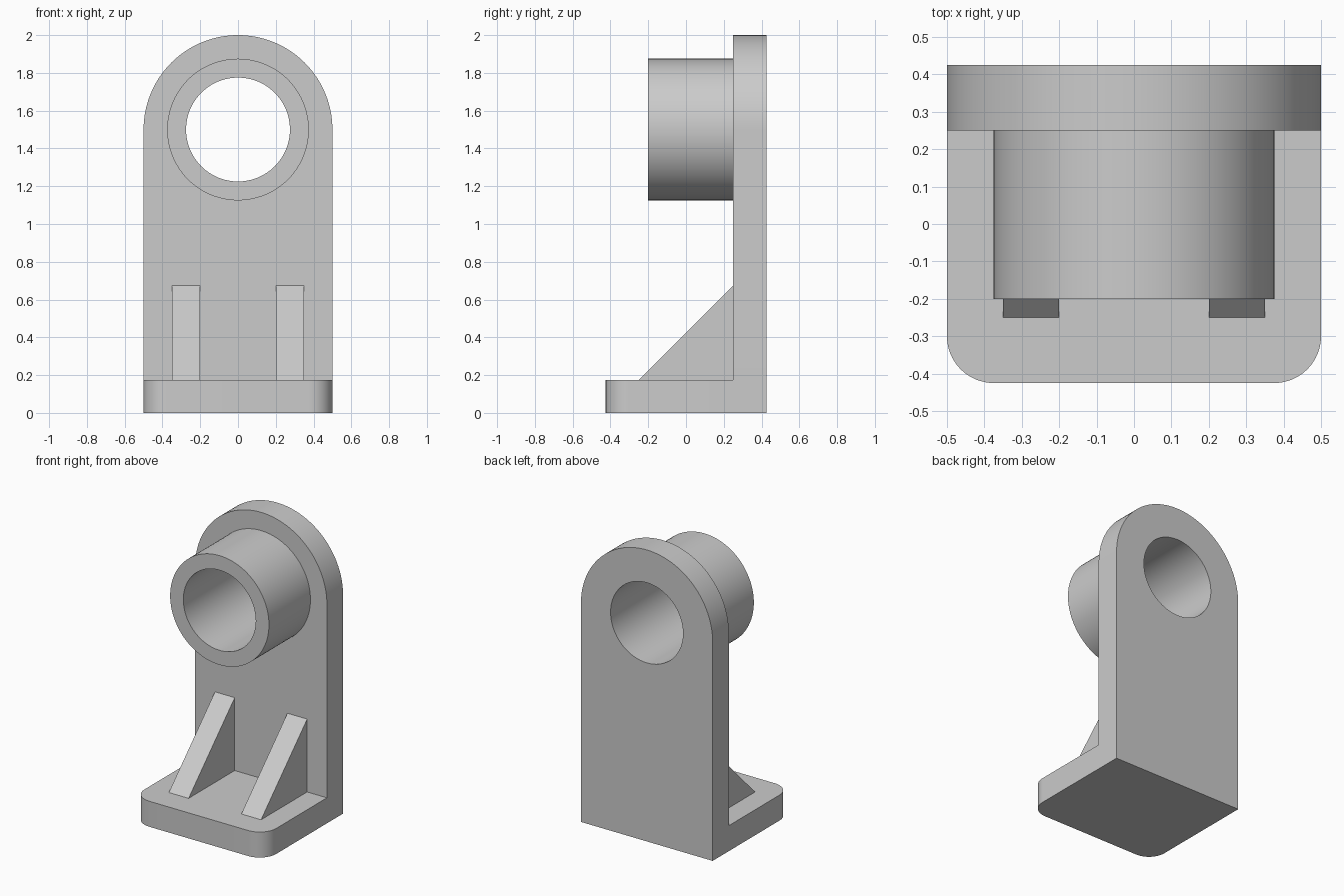
import bpy, bmesh
from math import sin, cos, pi, radians
from mathutils import Vector

cube = bpy.data.objects.get("Cube")
if cube:
    bpy.data.objects.remove(cube, do_unlink=True)

GREY = (0.6, 0.6, 0.6, 1)
mat = bpy.data.materials.new("plain grey")
mat.use_nodes = True
mat.diffuse_color = GREY
mat.node_tree.nodes["Principled BSDF"].inputs["Base Color"].default_value = GREY

# Shared dimensions
HALF_WIDTH, HALF_DEPTH, THICK = 0.5, 0.425, 0.175
PLATE_FRONT = HALF_DEPTH - THICK
BORE_Z, BORE_R, BOSS_R = 1.5, 0.275, 0.375


def arc(cx, cy, r, start, end, steps):
    """Points along an arc, both ends included; angles in degrees."""
    angles = [radians(start + (end - start) * i / steps) for i in range(steps + 1)]
    return [(cx + r * cos(a), cy + r * sin(a)) for a in angles]


def circle(r):
    return arc(0, BORE_Z, r, 0, 360, 96)[:-1]


def prism(name, loops, to_3d, push):
    """Fill flat outlines (the second one is a hole) and extrude them."""
    bm = bmesh.new()
    edges = []
    for loop in loops:
        verts = [bm.verts.new(to_3d(*p)) for p in loop]
        edges += [bm.edges.new((v, verts[i - 1])) for i, v in enumerate(verts)]
    if len(loops) == 1:
        bm.faces.new(verts)
    else:
        bmesh.ops.triangle_fill(bm, edges=edges, use_beauty=True)
    out = bmesh.ops.extrude_face_region(bm, geom=bm.faces[:])
    moved = [g for g in out["geom"] if isinstance(g, bmesh.types.BMVert)]
    bmesh.ops.translate(bm, verts=moved, vec=Vector(push))
    bmesh.ops.recalc_face_normals(bm, faces=bm.faces[:])
    mesh = bpy.data.meshes.new(name)
    bm.to_mesh(mesh)
    bm.free()
    mesh.materials.append(mat)
    obj = bpy.data.objects.new(name, mesh)
    bpy.context.collection.objects.link(obj)
    bpy.ops.object.select_all(action="DESELECT")
    obj.select_set(True)
    bpy.context.view_layer.objects.active = obj
    bpy.ops.object.shade_smooth_by_angle(angle=radians(30))
    return obj


# Upright plate with a round top and a through bore
outline = [(-HALF_WIDTH, 0), (HALF_WIDTH, 0)] + arc(0, BORE_Z, HALF_WIDTH, 0, 180, 64)
prism("back_plate", [outline, circle(BORE_R)],
      lambda x, z: (x, PLATE_FRONT, z), (0, THICK, 0))

# Hollow boss in front of the plate
prism("bearing_boss", [circle(BOSS_R), circle(BORE_R)],
      lambda x, z: (x, -0.2, z), (0, PLATE_FRONT + 0.2, 0))

# Foot with rounded front corners
R = 0.125
cx, cy = HALF_WIDTH - R, R - HALF_DEPTH
foot = [(HALF_WIDTH, PLATE_FRONT), (-HALF_WIDTH, PLATE_FRONT)]
foot += arc(-cx, cy, R, 180, 270, 16) + arc(cx, cy, R, 270, 360, 16)
prism("base_foot", [foot], lambda x, y: (x, y, 0), (0, 0, THICK))

# Two triangular ribs
rib = [(-0.25, THICK), (PLATE_FRONT, THICK), (PLATE_FRONT, THICK + 0.5)]
for side, x0 in (("left", 0.2), ("right", -0.35)):
    prism(side + "_rib", [rib], lambda y, z: (x0, y, z), (0.15, 0, 0))
